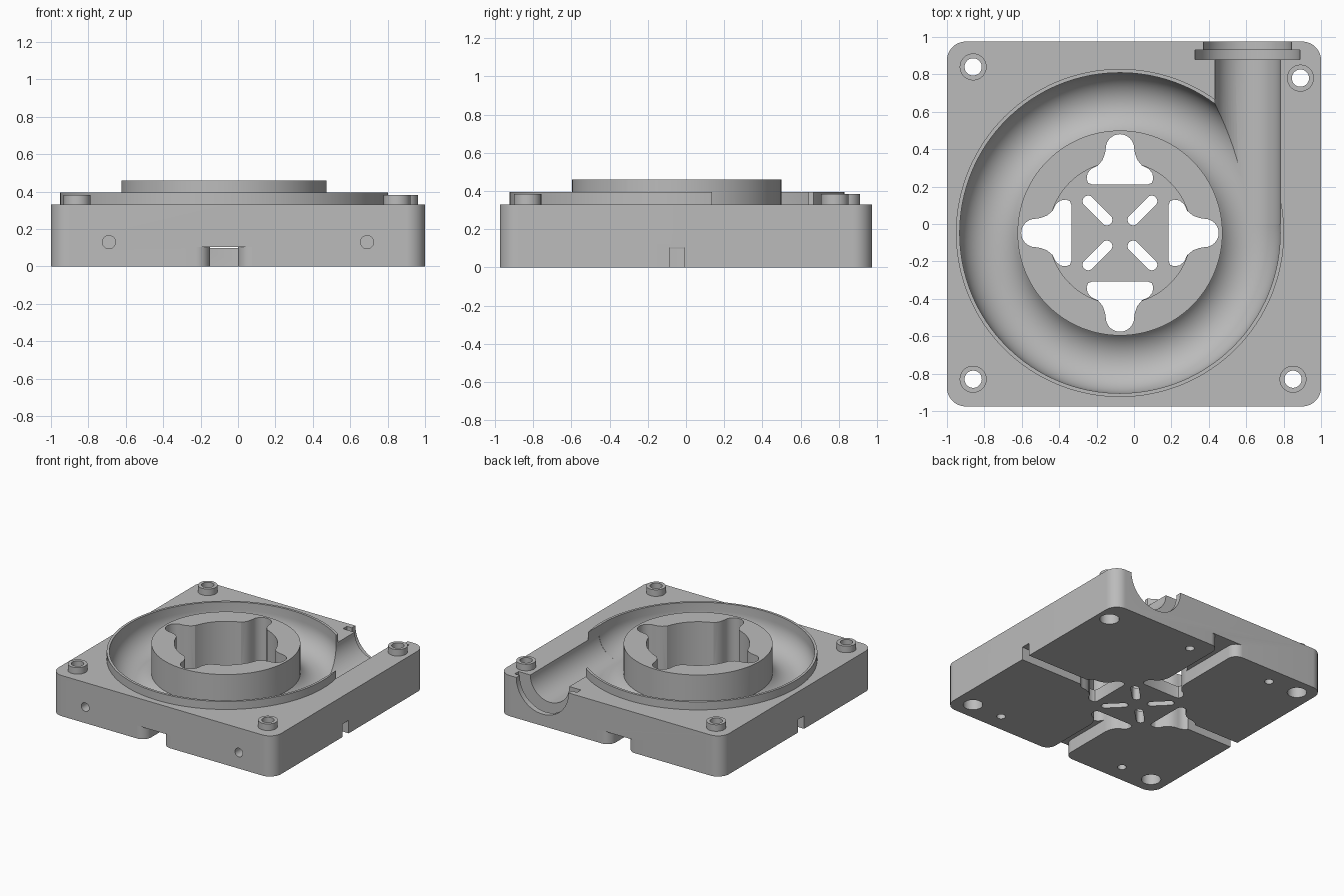
import bpy, bmesh
from math import sin, cos, pi, radians
from mathutils import Matrix, Vector

if "Cube" in bpy.data.objects:
    bpy.data.objects.remove(bpy.data.objects["Cube"], do_unlink=True)

CX, CY = -0.075, -0.048      # volute centre
TOP = 0.33                   # deck height
BEND, TUBE = 0.682, 0.175    # volute path radius and tube radius
OUT_X = CX + BEND            # outlet axis
BOLTS = [(-0.86, 0.84), (0.89, 0.78), (-0.86, -0.83), (0.85, -0.83)]
PINS = [(0.16, 0.83), (-0.6, 0.83), (0.58, -0.83), (-0.58, -0.83)]

grey = bpy.data.materials.new("light_grey")
grey.use_nodes = True
grey.diffuse_color = (0.5, 0.5, 0.5, 1)
grey.node_tree.nodes["Principled BSDF"].inputs["Base Color"].default_value = (0.5, 0.5, 0.5, 1)


def finish(name, bm):
    bmesh.ops.recalc_face_normals(bm, faces=bm.faces)
    mesh = bpy.data.meshes.new(name)
    bm.to_mesh(mesh)
    bm.free()
    mesh.materials.append(grey)
    ob = bpy.data.objects.new(name, mesh)
    bpy.context.collection.objects.link(ob)
    return ob


def arc(x, y, r, a0, a1, n=16):
    steps = [radians(a0 + (a1 - a0) * i / n) for i in range(n + 1)]
    return [(x + r * cos(a), y + r * sin(a)) for a in steps]


def circle(x, y, r, n=48):
    return arc(x, y, r, 0, 360, n)[:-1]


def prism(name, pts, lo, hi, along_y=False):
    """Extrude an outline along z, or along y for an (x, z) outline."""
    bm = bmesh.new()
    place = (lambda u, v, w: (u, w, v)) if along_y else (lambda u, v, w: (u, v, w))
    rings = [[bm.verts.new(place(u, v, w)) for u, v in pts] for w in (lo, hi)]
    n = len(pts)
    for ring in rings:
        bm.faces.new(ring)
    for i in range(n):
        j = (i + 1) % n
        bm.faces.new((rings[0][i], rings[0][j], rings[1][j], rings[1][i]))
    return finish(name, bm)


def lathe(name, profile, x, y, n=128):
    """Revolve a closed (radius, z) profile."""
    bm = bmesh.new()
    rings = [[bm.verts.new((x + r * cos(2 * pi * k / n), y + r * sin(2 * pi * k / n), z))
              for r, z in profile] for k in range(n)]
    m = len(profile)
    for k in range(n):
        a, b = rings[k], rings[(k + 1) % n]
        for i in range(m):
            j = (i + 1) % m
            bm.faces.new((a[i], a[j], b[j], b[i]))
    return finish(name, bm)


def combine(body, tool, operation="DIFFERENCE"):
    mod = body.modifiers.new("combine", 'BOOLEAN')
    mod.operation, mod.object, mod.solver = operation, tool, 'EXACT'
    bpy.context.view_layer.objects.active = body
    bpy.ops.object.modifier_apply(modifier=mod.name)
    bpy.data.objects.remove(tool, do_unlink=True)


def around(pts, degrees):
    """Turn a local (sideways, outward) outline about the volute centre."""
    turn = Matrix.Rotation(radians(degrees), 2)
    return [tuple(turn @ Vector(p) + Vector((CX, CY))) for p in pts]


def trough(x, r):
    """Open-topped U outline."""
    return [(x + r, 0.6)] + arc(x, TOP, r, 0, -180, 32) + [(x - r, 0.6)]


# Rounded base block with raised volute rim
block = []
for sx, sy, a in ((1, 1, 0), (-1, 1, 90), (-1, -1, 180), (1, -1, 270)):
    block += arc(sx * 0.9, sy * 0.875, 0.1, a, a + 90)
housing = prism("housing", block, 0, TOP)
combine(housing, prism("rim", circle(CX, CY, 0.877, 128), 0.25, 0.395), "UNION")

# Volute channel, outlet and hose collar seats
combine(housing, lathe("volute", trough(BEND, TUBE), CX, CY))
combine(housing, prism("outlet", trough(OUT_X, TUBE), 0, 1.1, True))
combine(housing, prism("collar_seat", trough(OUT_X, 0.28), 0.88, 0.93, True))
combine(housing, prism("outlet_mouth", trough(OUT_X, 0.235), 0.925, 1.1, True))

# Central hub with motor well
combine(housing, prism("hub", circle(CX, CY, 0.548, 128), 0.08, 0.46), "UNION")
combine(housing, prism("well", circle(CX, CY, 0.38, 96), 0.1, 0.6))

# Four lobed openings, and diagonal slots in the well floor
side = [(0.15, 0.26), (0.17, 0.268), (0.178, 0.288), (0.174, 0.318), (0.155, 0.342),
        (0.118, 0.36), (0.093, 0.39), (0.08, 0.425)]
lobe = side + arc(0, 0.452, 0.076, 0, 180) + [(-u, v) for u, v in reversed(side)]
slot = arc(0, 0.24, 0.03, 0, 180, 10) + arc(0, 0.1, 0.03, 180, 360, 10)
for k in range(4):
    combine(housing, prism("lobe", around(lobe, 90 * k), -0.1, 0.6))
    combine(housing, prism("slot", around(slot, 45 + 90 * k), -0.1, 0.2))

# Underside grooves: flared at front and back, narrow at the sides
for angle, edge in ((0, 0.975 - CY), (180, 0.975 + CY)):
    flare = [(0.075, 0.45)] + arc(0.15, edge - 0.075, 0.075, 180, 90) + [(0.15, edge + 0.05)]
    flare += [(-u, v) for u, v in reversed(flare)]
    combine(housing, prism("flared_groove", around(flare, angle), -0.1, 0.105))
narrow = [(-0.039, 0.45), (0.039, 0.45), (0.039, 1.2), (-0.039, 1.2)]
for angle in (90, 270):
    combine(housing, prism("side_groove", around(narrow, angle), -0.1, 0.105))

# Bolt holes with counterbores, and blind holes
for x, y in BOLTS:
    combine(housing, prism("bolt_hole", circle(x, y, 0.046), -0.1, 0.6))
    combine(housing, prism("counterbore", circle(x, y, 0.072), -0.1, 0.15))
for x, y in PINS:
    combine(housing, prism("pin_hole", circle(x, y, 0.033, 24), -0.1, 0.1))
for x in (-0.69, 0.69):
    combine(housing, prism("front_hole", circle(x, 0.13, 0.035, 32), -1.1, -0.85, True))

# Raised bosses around the bolt holes
parts = [housing]
for i, (x, y) in enumerate(BOLTS):
    ring = [(0.046, 0.3), (0.072, 0.3), (0.072, 0.383), (0.046, 0.383)]
    parts.append(lathe(f"bolt_boss_{i + 1}", ring, x, y, 48))

# Smooth the curved walls, keep edges sharp
bpy.ops.object.select_all(action='DESELECT')
for ob in parts:
    ob.select_set(True)
bpy.context.view_layer.objects.active = housing
bpy.ops.object.shade_smooth_by_angle(angle=radians(30))
